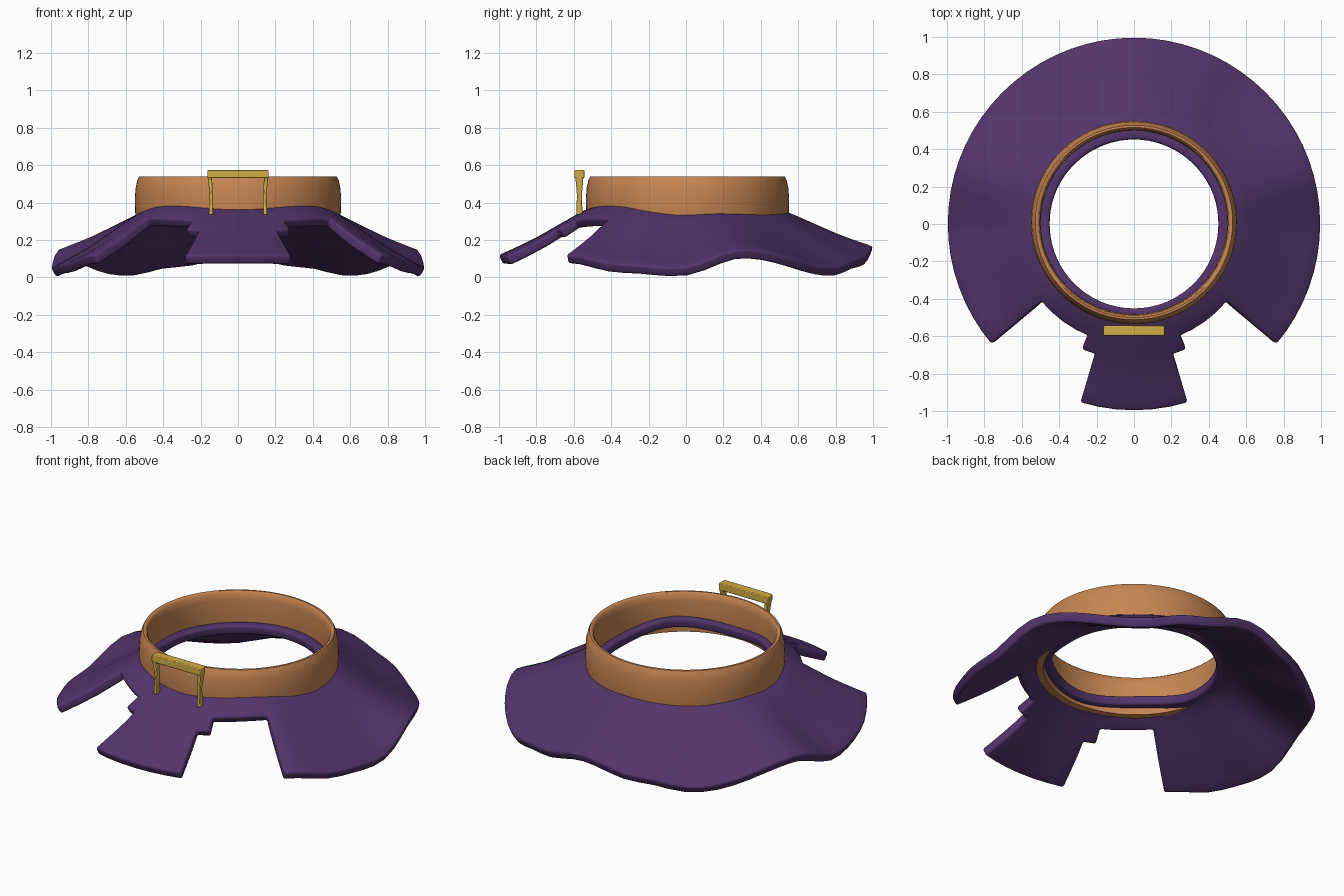
import bpy, bmesh, math
from mathutils import Vector

if "Cube" in bpy.data.objects:
    bpy.data.objects.remove(bpy.data.objects["Cube"])


def material(name, rgb):
    m = bpy.data.materials.new(name)
    m.diffuse_color = (*rgb, 1)
    m.use_nodes = True
    m.node_tree.nodes["Principled BSDF"].inputs["Base Color"].default_value = m.diffuse_color
    return m


purple = material("purple cloth", (0.085, 0.034, 0.145))
leather = material("tan leather", (0.56, 0.235, 0.085))
gold = material("gold metal", (0.65, 0.42, 0.06))


def finish(bm, name, mat, angle=40):
    bmesh.ops.recalc_face_normals(bm, faces=bm.faces)
    me = bpy.data.meshes.new(name)
    bm.to_mesh(me)
    bm.free()
    ob = bpy.data.objects.new(name, me)
    bpy.context.collection.objects.link(ob)
    me.materials.append(mat)
    bpy.context.view_layer.objects.active = ob
    ob.select_set(True)
    bpy.ops.object.shade_smooth_by_angle(angle=math.radians(angle))
    ob.select_set(False)
    return ob


def ease(table, x, smooth=True):
    for (x0, y0), (x1, y1) in zip(table, table[1:]):
        if x <= x1:
            t = (x - x0) / (x1 - x0)
            if smooth:
                t = (1 - math.cos(math.pi * t)) / 2
            return y0 + (y1 - y0) * t
    return table[-1][1]


# Cape: polar sheet, angle phi measured from the front, wavy rim
RIM = [(0, .12), (30, .115), (50, .122), (70, .068), (87, .05), (108, .15),
       (142, .052), (160, .10), (180, .165)]
NECK = [(0, .38), (42, .405), (90, .36), (180, .365)]
FALL = [(.45, 0), (.53, .05), (.6, .2), (.7, .42), (.8, .64), (.9, .83), (1, 1)]
radii = [.45, .48, .51, .55, .60, .65, .69, .73, .80, .87, .94, 1.0]
half = [0, 5.6, 11.2, 16.7, 22.5, 29, 36, 43, 50] + [50 + 5 * i for i in range(1, 27)]
phis = half + [-p for p in half[-2:0:-1]]


def cape_point(r, phi):
    a = abs(phi)
    hi, lo = ease(NECK, a), ease(RIM, a)
    z = hi + (lo - hi) * ease(FALL, r, False)
    if r < .47:
        z -= .008
    p = math.radians(phi)
    return Vector((r * math.sin(p), -r * math.cos(p), z))


def kept(r, a):
    # full neck ring, wide back cape, front flap with small stepped shoulders
    return r < .65 or a > 50 or a < 16.7 or (a < 22.5 and r < .73)


bm = bmesh.new()
grid = [[bm.verts.new(cape_point(r, p)) for r in radii] for p in phis]
n = len(phis)
for i in range(n):
    j = (i + 1) % n
    a = (abs(phis[i]) + abs(phis[j])) / 2
    for k in range(len(radii) - 1):
        if kept((radii[k] + radii[k + 1]) / 2, a):
            bm.faces.new((grid[i][k], grid[i][k + 1], grid[j][k + 1], grid[j][k]))
bmesh.ops.delete(bm, geom=[v for v in bm.verts if not v.link_faces], context='VERTS')
bmesh.ops.recalc_face_normals(bm, faces=bm.faces)
if sum(f.normal.z for f in bm.faces) < 0:
    bmesh.ops.reverse_faces(bm, faces=bm.faces)
me = bpy.data.meshes.new("cape")
bm.to_mesh(me)
bm.free()
cape = bpy.data.objects.new("cape", me)
bpy.context.collection.objects.link(cape)
me.materials.append(purple)
me.polygons.foreach_set("use_smooth", [True] * len(me.polygons))
sol = cape.modifiers.new("thickness", 'SOLIDIFY')
sol.thickness, sol.offset = .055, -1
bev = cape.modifiers.new("soft edge", 'BEVEL')
bev.width, bev.segments, bev.limit_method = .014, 3, 'ANGLE'
bev.angle_limit = math.radians(45)

# Collar: lathed leather band with a slight bulge
profile = [(.505, .30), (.545, .30), (.55, .35), (.552, .42), (.547, .48), (.538, .52),
           (.528, .539), (.516, .54), (.506, .53), (.501, .49), (.498, .40)]
bm = bmesh.new()
S = 72
rings = [[bm.verts.new((r * math.cos(t), r * .985 * math.sin(t) + .008, z)) for r, z in profile]
         for t in (2 * math.pi * i / S for i in range(S))]
for i in range(S):
    A, B = rings[i], rings[(i + 1) % S]
    for k in range(len(profile)):
        m = (k + 1) % len(profile)
        bm.faces.new((A[k], B[k], B[m], A[m]))
finish(bm, "collar_band", leather, 50)


# Buckle: top bar with two pinched legs
def loft(bm, sections):
    loops = [[bm.verts.new(v) for v in s] for s in sections]
    for A, B in zip(loops, loops[1:]):
        for k in range(4):
            m = (k + 1) % 4
            bm.faces.new((A[k], A[m], B[m], B[k]))
    bm.faces.new(loops[0])
    bm.faces.new(loops[-1])


CORNERS = [(-1, -1), (1, -1), (1, 1), (-1, 1)]
bm = bmesh.new()
bar = [(-.163, .019), (-.155, .022), (.155, .022), (.163, .019)]
loft(bm, [[(x, -.57 + u * .026, .553 + v * h) for u, v in CORNERS] for x, h in bar])
leg = [(.54, .151, .012, .022), (.44, .143, .008, .013), (.335, .145, .012, .017)]
for s in (-1, 1):
    loft(bm, [[(s * x + u * hx, -.57 + v * hy, z) for u, v in CORNERS]
              for z, x, hx, hy in leg])
buckle = finish(bm, "buckle", gold, 35)
bev = buckle.modifiers.new("soft edge", 'BEVEL')
bev.width, bev.segments = .004, 2
